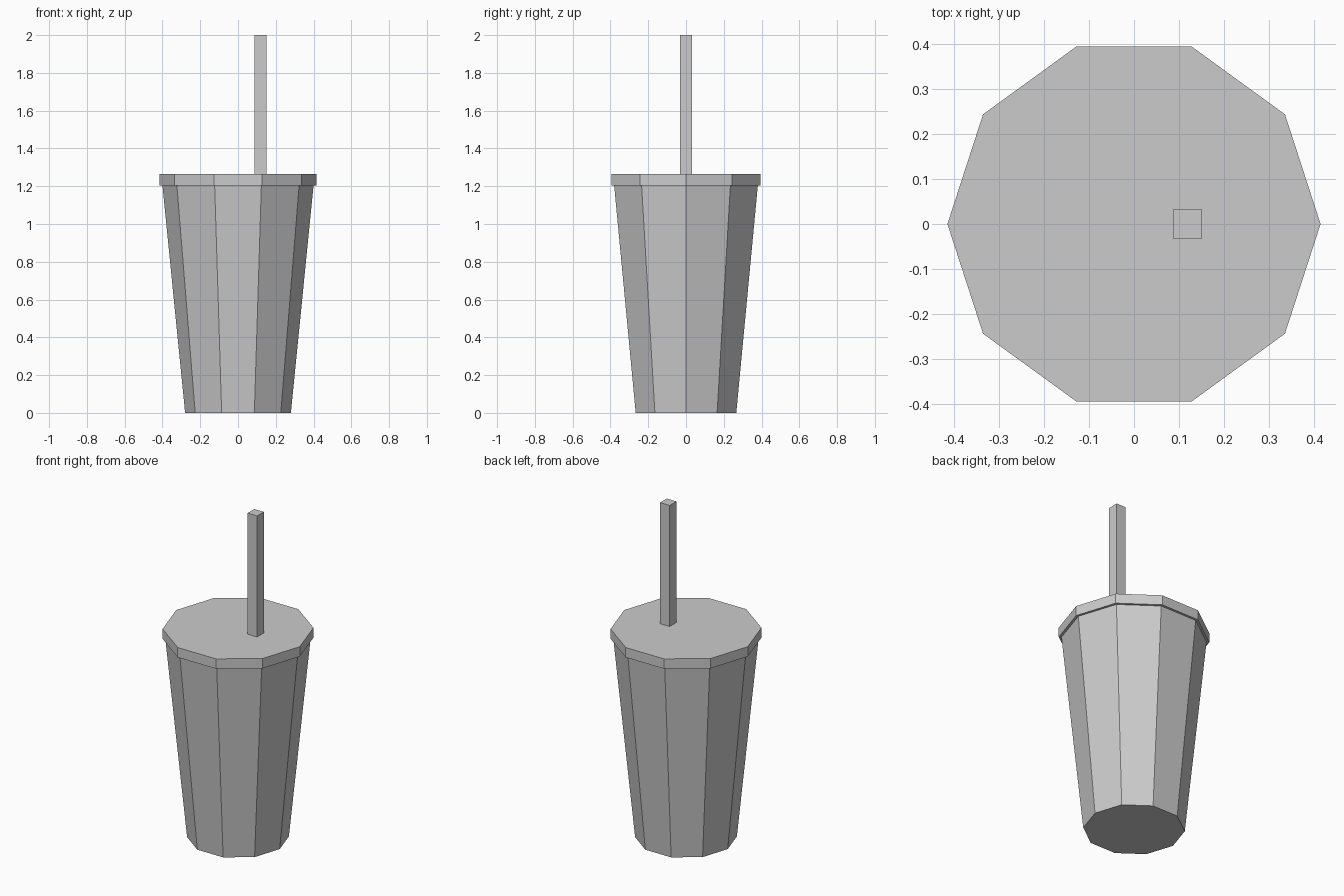
import bpy

if "Cube" in bpy.data.objects:
    bpy.data.objects.remove(bpy.data.objects["Cube"])

grey = bpy.data.materials.new("light grey")
grey.diffuse_color = (0.6, 0.6, 0.6, 1.0)
grey.use_nodes = True
grey.node_tree.nodes["Principled BSDF"].inputs["Base Color"].default_value = grey.diffuse_color

SIDES = 10
BODY_TOP = 1.205
LID_TOP = 1.265


def finish(name):
    obj = bpy.context.object
    obj.name = name
    obj.data.materials.append(grey)
    return obj


def tapered_prism(name, bottom_radius, top_radius, z0, z1):
    """Flat-sided prism with corners on the x axis."""
    bpy.ops.mesh.primitive_cone_add(
        vertices=SIDES, radius1=bottom_radius, radius2=top_radius,
        depth=z1 - z0, location=(0, 0, (z0 + z1) / 2))
    obj = finish(name)
    # a quarter turn puts the primitive's first corner on the x axis
    obj.rotation_euler.z = 1.5707963
    return obj


# Tapered cup body
tapered_prism("cup_body", 0.28, 0.40, 0.0, BODY_TOP)

# Overhanging lid
tapered_prism("lid", 0.415, 0.415, BODY_TOP, LID_TOP)

# Square straw, rooted in the lid
straw_bottom = BODY_TOP + 0.03
bpy.ops.mesh.primitive_cube_add(size=1, location=(0.119, 0, (straw_bottom + 2.0) / 2))
straw = finish("straw")
straw.scale = (0.064, 0.064, 2.0 - straw_bottom)
